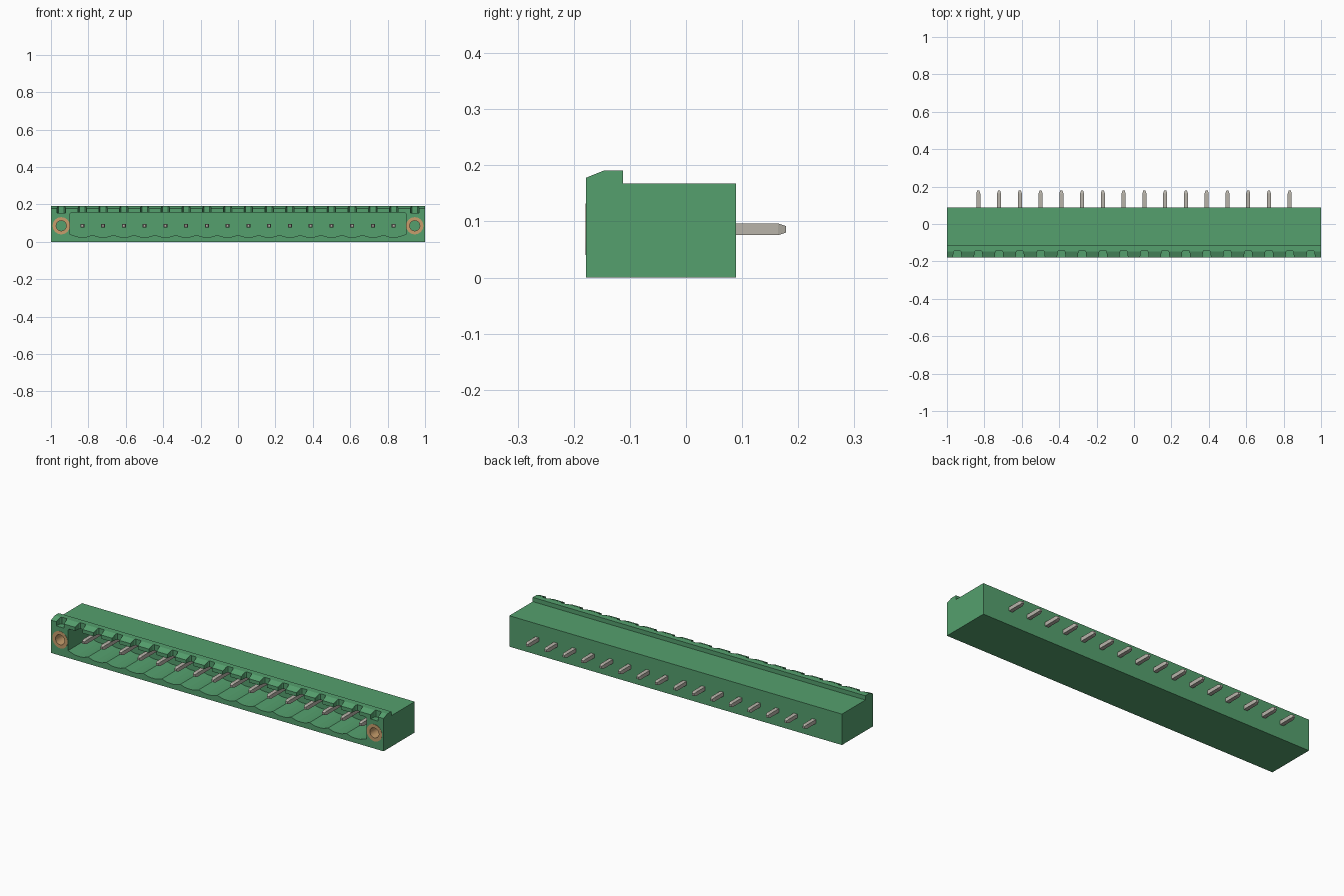
import bpy, bmesh, math
from mathutils import Vector

if "Cube" in bpy.data.objects:
    bpy.data.objects.remove(bpy.data.objects["Cube"], do_unlink=True)

PINS = 16
PITCH = 0.111
PIN_Z = 0.086
FRONT, BACK = -0.178, 0.089
PIN_XS = [(i - (PINS - 1) / 2) * PITCH for i in range(PINS)]
SCREW_XS = (-0.945, 0.945)


def material(name, colour):
    m = bpy.data.materials.new(name)
    m.use_nodes = True
    m.diffuse_color = (*colour, 1)
    m.node_tree.nodes["Principled BSDF"].inputs["Base Color"].default_value = (*colour, 1)
    return m


green = material("green plastic", (0.09, 0.35, 0.155))
metal = material("tinned metal", (0.48, 0.455, 0.4))
brass = material("brass", (0.57, 0.34, 0.15))


def prism(bm, points, lo, hi, place):
    """Extrude a 2D outline from lo to hi; place maps (a, b, depth) to x, y, z."""
    rings = [[bm.verts.new(place(a, b, d)) for a, b in points] for d in (lo, hi)]
    n = len(points)
    bm.faces.new(rings[0])
    bm.faces.new(rings[1][::-1])
    for i in range(n):
        j = (i + 1) % n
        bm.faces.new((rings[0][j], rings[0][i], rings[1][i], rings[1][j]))


def along_x(a, b, d):
    return (d, a, b)


def along_y(a, b, d):
    return (a, d, b)


def along_z(a, b, d):
    return (a, b, d)


def circle(cx, cz, r, n=32):
    return [(cx + r * math.cos(math.tau * i / n), cz + r * math.sin(math.tau * i / n))
            for i in range(n)]


def finish(bm, name, mat):
    bmesh.ops.recalc_face_normals(bm, faces=bm.faces)
    me = bpy.data.meshes.new(name)
    bm.to_mesh(me)
    bm.free()
    me.materials.append(mat)
    ob = bpy.data.objects.new(name, me)
    bpy.context.collection.objects.link(ob)
    return ob


def cut(target, bm):
    """Subtract the bmesh from the target, then discard the cutter."""
    cutter = finish(bm, "cutter", green)
    cutter.hide_render = True
    mod = target.modifiers.new("cut", "BOOLEAN")
    mod.operation = "DIFFERENCE"
    mod.solver = "EXACT"
    mod.object = cutter
    bpy.ops.object.select_all(action="DESELECT")
    bpy.context.view_layer.objects.active = target
    target.select_set(True)
    bpy.ops.object.modifier_apply(modifier=mod.name)
    bpy.data.objects.remove(cutter, do_unlink=True)


# Housing with a raised, sloped lip along the front top edge
bm = bmesh.new()
prism(bm, [(FRONT, 0), (BACK, 0), (BACK, 0.168), (-0.112, 0.168), (-0.112, 0.191),
           (-0.146, 0.191), (FRONT, 0.178)], -1, 1, along_x)
housing = finish(bm, "housing", green)

# Socket with a scalloped floor, dipping below every pin
floor = [(-0.897, 0.04)]
for x in PIN_XS:
    for k in range(-4, 4):
        t = k / 8
        floor.append((x + t * PITCH, 0.026 + 0.011 * max(0, abs(t) - 0.2) / 0.3))
floor += [(PIN_XS[-1] + PITCH / 2, 0.037), (0.897, 0.04)]
bm = bmesh.new()
prism(bm, floor + [(0.897, 0.152), (0.89, 0.158), (-0.89, 0.158), (-0.897, 0.152)],
      -0.25, 0.01, along_y)
cut(housing, bm)

# Tapered coding notches through the lip
bm = bmesh.new()
for x in PIN_XS + list(SCREW_XS):
    prism(bm, [(x - 0.025, -0.2), (x + 0.025, -0.2), (x + 0.02, -0.15),
               (x + 0.015, -0.142), (x - 0.015, -0.142), (x - 0.02, -0.15)],
          0.155, 0.25, along_z)
cut(housing, bm)

# Screw holes
bm = bmesh.new()
for x in SCREW_XS:
    prism(bm, circle(x, PIN_Z, 0.028), -0.25, -0.07, along_y)
cut(housing, bm)

# Threaded inserts, set almost flush with the front
for x, side in zip(SCREW_XS, ("right", "left")):
    bm = bmesh.new()
    loops = []
    for r, y in ((0.046, FRONT + 0.004), (0.046, FRONT - 0.001),
                 (0.027, FRONT - 0.001), (0.027, -0.075)):
        loops.append([bm.verts.new((a, y, b)) for a, b in circle(x, PIN_Z, r)])
    for p, q in zip(loops, loops[1:]):
        for i in range(len(p)):
            j = (i + 1) % len(p)
            bm.faces.new((p[i], p[j], q[j], q[i]))
    finish(bm, side + "_screw_insert", brass)
    insert = bpy.data.objects[side + "_screw_insert"]
    # Open shell: turn the front ring towards -y
    if min(insert.data.polygons, key=lambda f: f.normal.y).normal.y > -0.5:
        insert.data.flip_normals()
    bpy.ops.object.select_all(action="DESELECT")
    bpy.context.view_layer.objects.active = insert
    insert.select_set(True)
    bpy.ops.object.shade_smooth_by_angle(angle=math.radians(35))

# Square contact pins with tapered ends, running through the back wall
for number, x in enumerate(PIN_XS, 1):
    bm = bmesh.new()
    loops = []
    for y, h in ((-0.14, 0.006), (-0.125, 0.0105), (0.164, 0.0105), (0.178, 0.006)):
        loops.append([bm.verts.new((x + sx * h, y, PIN_Z + sz * h))
                      for sx, sz in ((-1, -1), (1, -1), (1, 1), (-1, 1))])
    bm.faces.new(loops[0])
    bm.faces.new(loops[-1][::-1])
    for p, q in zip(loops, loops[1:]):
        for i in range(4):
            j = (i + 1) % 4
            bm.faces.new((p[i], p[j], q[j], q[i]))
    finish(bm, f"contact_pin_{number}", metal)
